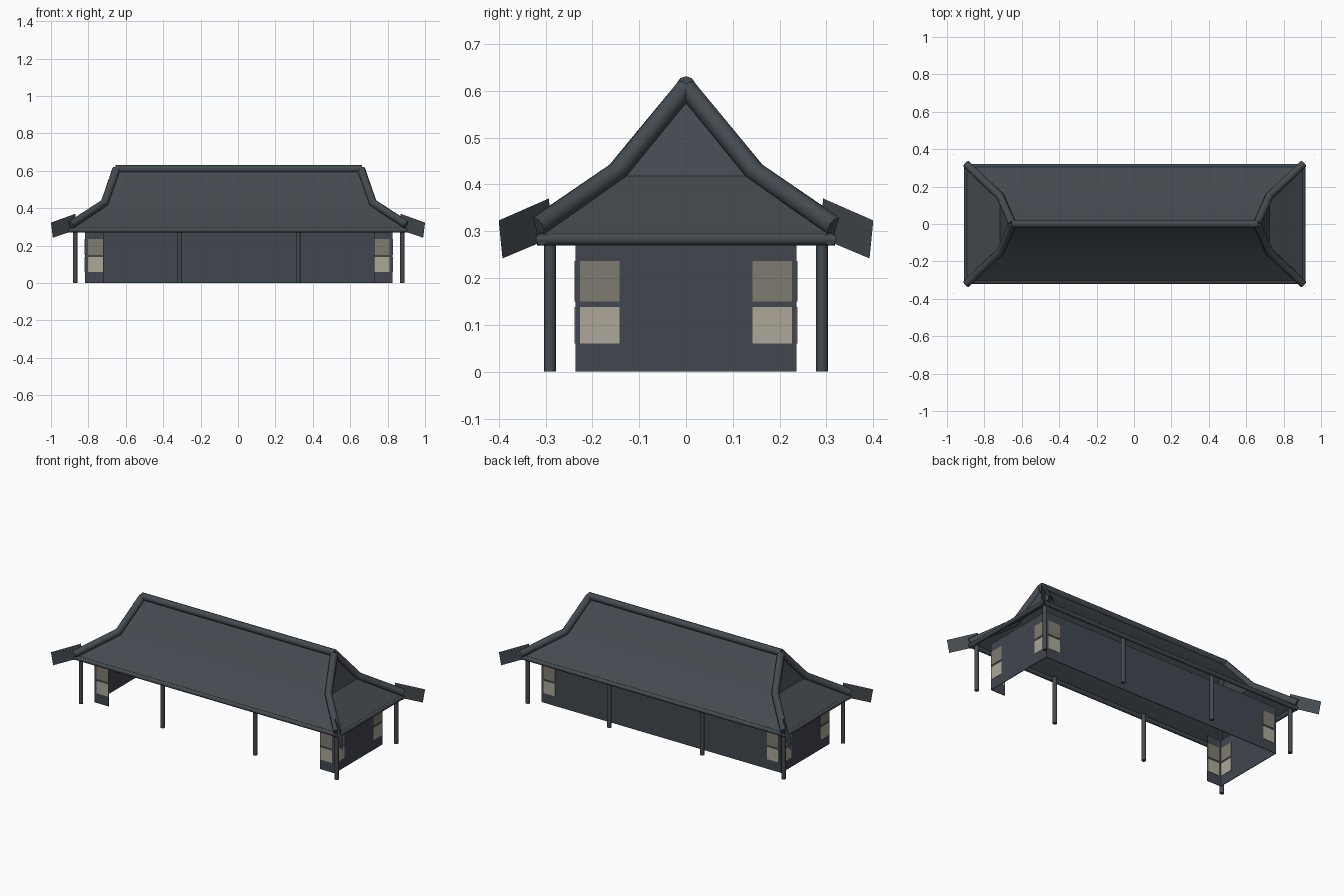
import bpy, math
from mathutils import Vector

if "Cube" in bpy.data.objects:
    bpy.data.objects.remove(bpy.data.objects["Cube"])

OX = 0.004  # the building sits a touch off centre


def material(name, rgb):
    m = bpy.data.materials.new(name)
    lin = [((c / 255 + 0.055) / 1.055) ** 2.4 for c in rgb]
    m.diffuse_color = (*lin, 1)
    m.use_nodes = True
    m.node_tree.nodes["Principled BSDF"].inputs["Base Color"].default_value = m.diffuse_color
    return m


ROOF = material("slate_roof", (68, 74, 80))
WALL = material("dark_wall", (66, 70, 79))
UPPER = material("upper_pane_grey", (126, 123, 112))
LOWER = material("lower_pane_beige", (172, 168, 153))


def mesh_object(name, verts, faces, mat, smooth=None):
    me = bpy.data.meshes.new(name)
    me.from_pydata(verts, [], faces)
    me.materials.append(mat)
    ob = bpy.data.objects.new(name, me)
    bpy.context.collection.objects.link(ob)
    if smooth:
        smooth_object(ob, smooth)
    return ob


def smooth_object(ob, angle):
    bpy.ops.object.select_all(action='DESELECT')
    ob.select_set(True)
    bpy.context.view_layer.objects.active = ob
    bpy.ops.object.shade_smooth_by_angle(angle=math.radians(angle))


def box(name, x0, x1, y0, y1, z0, z1, mat):
    v = [(x, y, z) for x in (x0, x1) for y in (y0, y1) for z in (z0, z1)]
    f = [(0, 1, 3, 2), (4, 6, 7, 5), (0, 4, 5, 1), (2, 3, 7, 6), (0, 2, 6, 4), (1, 5, 7, 3)]
    return mesh_object(name, v, f, mat)


def tube(name, points, radius, mat, sides=10):
    """Capped tube along a path, mitred at the bends."""
    pts = [Vector(p) for p in points]
    verts, faces = [], []
    for i, p in enumerate(pts):
        a = (pts[i] - pts[i - 1]).normalized() if i else None
        b = (pts[i + 1] - pts[i]).normalized() if i < len(pts) - 1 else None
        d = ((a or b) + (b or a)).normalized()
        up = Vector((0, 1, 0)) if abs(d.z) > 0.95 else Vector((0, 0, 1))
        side = d.cross(up).normalized()
        top = side.cross(d)
        for k in range(sides):
            t = 2 * math.pi * (k + 0.5) / sides
            verts.append(p + (side * math.cos(t) + top * math.sin(t)) * radius)
    for i in range(len(pts) - 1):
        for k in range(sides):
            n = (k + 1) % sides
            faces.append((i * sides + k, i * sides + n, (i + 1) * sides + n, (i + 1) * sides + k))
    last = (len(pts) - 1) * sides
    faces.append(tuple(reversed(range(sides))))
    faces.append(tuple(last + k for k in range(sides)))
    return mesh_object(name, verts, faces, mat, 50)


# Roof sheet: rings at the eave and the bend, closed to the ridge line
def ring(x, y, z):
    return [(OX - x, -y, z), (OX + x, -y, z), (OX + x, y, z), (OX - x, y, z)]


verts = ring(0.905, 0.31, 0.29) + ring(0.72, 0.148, 0.418)
verts += [(OX - 0.655, 0, 0.605), (OX + 0.655, 0, 0.605)]
faces = [(i, (i + 1) % 4, 4 + (i + 1) % 4, 4 + i) for i in range(4)]
faces += [(4, 5, 9, 8), (5, 6, 9), (6, 7, 8, 9), (7, 4, 8)]
mesh_object("roof", verts, faces, ROOF, 30)

# Ridge beam
tube("ridge_beam", [(OX - 0.66, 0, 0.61), (OX + 0.66, 0, 0.61)], 0.021, ROOF)

# Eave beams around the edge
for s in (-1, 1):
    tube("long_eave_beam", [(OX - 0.91, s * 0.308, 0.283), (OX + 0.91, s * 0.308, 0.283)], 0.013, ROOF)
    tube("end_eave_beam", [(OX + s * 0.9, -0.318, 0.283), (OX + s * 0.9, 0.318, 0.283)], 0.013, ROOF)

XW, YW, T = 0.82, 0.234, 0.002   # wall half sizes, half thickness
PANES = [("upper_pane", 0.15, 0.236, UPPER), ("lower_pane", 0.06, 0.138, LOWER)]
P = 0.004                        # pane half thickness

for sx in (-1, 1):
    # Side walls and the short front wall pieces
    wx = OX + sx * XW
    box("side_wall", wx - T, wx + T, -YW, YW, 0, 0.288, WALL)
    xs = sorted((OX + sx * 0.724, wx))
    box("front_wall_piece", *xs, -YW - T, -YW + T, 0, 0.288, WALL)

    for sy in (-1, 1):
        # Hip ribs
        tube("hip_rib", [(OX + sx * 0.655, 0, 0.607),
                         (OX + sx * 0.718, sy * 0.147, 0.428),
                         (OX + sx * 0.9, sy * 0.32, 0.309)], 0.022, ROOF)
        # Thin upright fins at the roof corners
        fin = [(0.87, 0.293, 0.37), (1.0, 0.4, 0.323), (0.99, 0.392, 0.242), (0.86, 0.285, 0.287)]
        mesh_object("corner_fin", [(sx * x, sy * y, z) for x, y, z in fin], [(0, 1, 2, 3)], ROOF)
        # Verandah posts
        for px in (0.875, 0.317):
            x, y = OX + sx * px, sy * 0.29
            tube("verandah_post", [(x, y, 0), (x, y, 0.29)], 0.0128, ROOF)
        # Window panes on both faces of each corner
        for name, z0, z1, mat in PANES:
            xs = sorted((OX + sx * 0.725, OX + sx * 0.805))
            box("long_" + name, *xs, sy * YW - P, sy * YW + P, z0, z1, mat)
            ys = sorted((sy * 0.142, sy * 0.226))
            box("end_" + name, wx - P, wx + P, *ys, z0, z1, mat)

# Back wall
box("back_wall", OX - XW, OX + XW, YW - T, YW + T, 0, 0.288, WALL)
